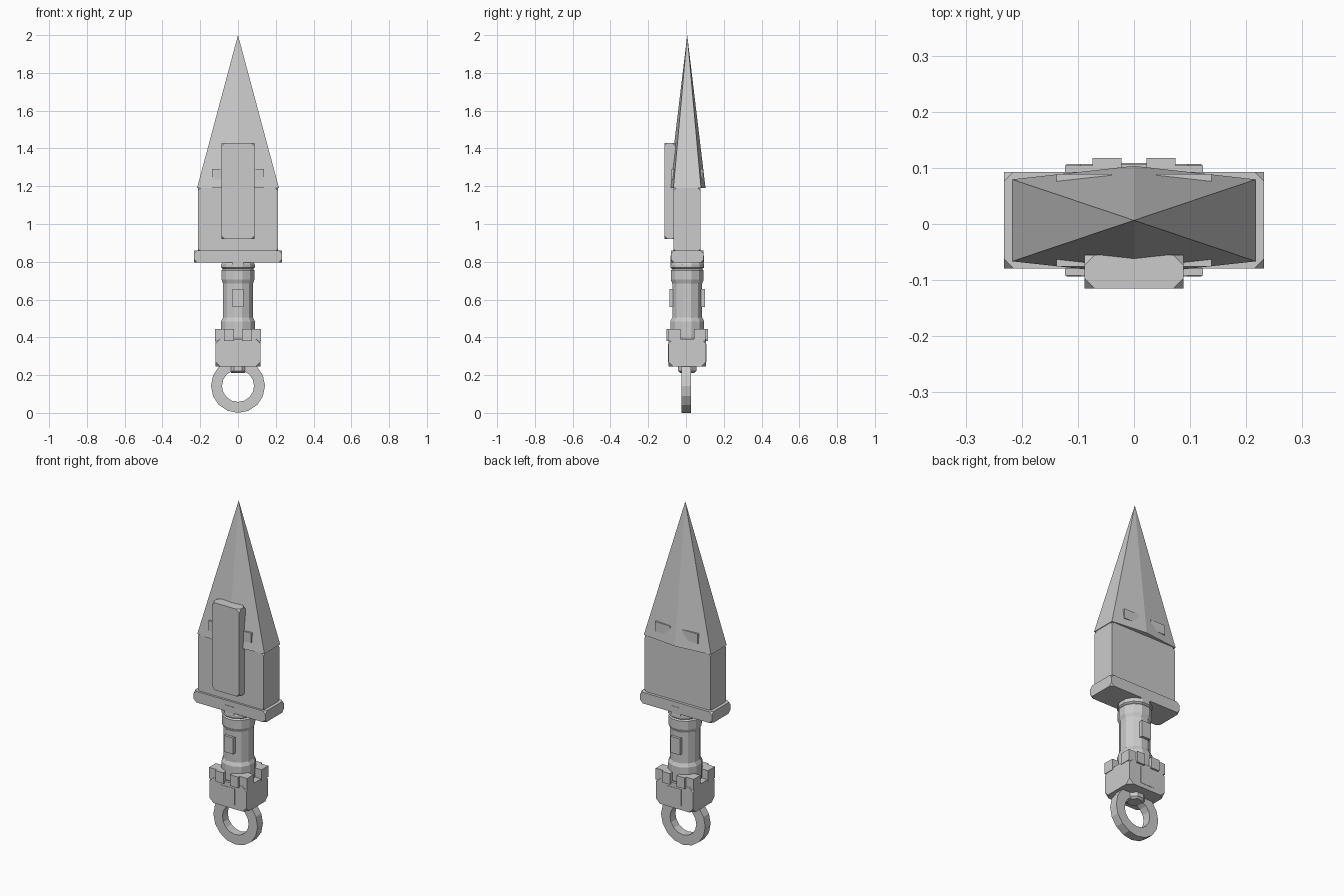
import bpy, bmesh
from math import cos, sin, pi

if "Cube" in bpy.data.objects:
    bpy.data.objects.remove(bpy.data.objects["Cube"])

CY = 0.0065  # shared y of the central axis


def make(name, verts, faces):
    me = bpy.data.meshes.new(name)
    me.from_pydata(verts, [], faces)
    bm = bmesh.new()
    bm.from_mesh(me)
    bmesh.ops.recalc_face_normals(bm, faces=bm.faces)
    bm.to_mesh(me)
    bm.free()
    ob = bpy.data.objects.new(name, me)
    bpy.context.collection.objects.link(ob)
    return ob


def box(name, x, y, z, cut=0.0):
    """Box from ranges, with optional clipped corners."""
    v = [(a, b, c) for a in x for b in y for c in z]
    f = [(0, 1, 3, 2), (4, 6, 7, 5), (0, 4, 5, 1), (2, 3, 7, 6), (0, 2, 6, 4), (1, 5, 7, 3)]
    ob = make(name, v, f)
    if cut:
        m = ob.modifiers.new("clipped_corners", 'BEVEL')
        m.affect = 'VERTICES'
        m.width = cut
        m.segments = 1
    return ob


def lathe(name, profile, n):
    """Closed turned solid about the vertical axis, profile of (r, z)."""
    v = [(r * cos(2 * pi * (i + .5) / n), CY + r * sin(2 * pi * (i + .5) / n), z)
         for r, z in profile for i in range(n)]
    f = [(k * n + i, k * n + (i + 1) % n, (k + 1) * n + (i + 1) % n, (k + 1) * n + i)
         for k in range(len(profile) - 1) for i in range(n)]
    f += [tuple(range(n)), tuple(range(len(v) - n, len(v)))]
    return make(name, v, f)


# Six-sided spike with a central ridge front and back
base = [(-.217, -.073), (0, -.097), (.217, -.073), (.217, .073), (0, .097), (-.217, .073)]
make("blade_spike", [(x, CY + y, 1.19) for x, y in base] + [(0, CY, 2.0)],
     [tuple(range(6))] + [(i, (i + 1) % 6, 6) for i in range(6)])

# Blade base, guard and the plate on the front
box("blade_base", (-.213, .213), (-.067, .077), (.85, 1.195), .02)
box("guard", (-.232, .232), (-.079, .093), (.795, .86), .017)
box("front_plate", (-.088, .088), (-.115, -.055), (.92, 1.43), .018)

# Lugs poking out of the spike
for s, side in ((-1, "left"), (1, "right")):
    xs = sorted((s * .04, s * .138))
    box("spike_lug_" + side, xs, (-.076, .089), (1.235, 1.292))

# Grip: ringed collar, narrow shaft, lower collar
lathe("grip", [(.085, .385), (.092, .40), (.092, .485), (.082, .505), (.082, .685),
               (.09, .705), (.09, .755), (.083, .762), (.092, .769), (.092, .785), (.083, .80)], 12)
box("grip_block", (-.03, .03), (CY - .094, CY + .094), (.56, .655))
box("guard_tab", (-.03, .03), (CY - .088, CY + .088), (.785, .832))

# Prongs crowning the pommel
for sx in (-1, 1):
    for sy in (-1, 1):
        for tag, (x0, x1), (y0, y1) in (("inner", (.022, .074), (.06, .111)),
                                        ("outer", (.074, .123), (.035, .098))):
            box("prong_" + tag, sorted((sx * x0, sx * x1)),
                sorted((CY + sy * y0, CY + sy * y1)), (.38, .445))

# Pommel with thin raised panels and a neck below
box("pommel", (-.12, .12), (CY - .1, CY + .1), (.245, .392), .026)
box("pommel_panel", (-.045, .045), (CY - .102, CY + .102), (.27, .365))
lathe("ring_neck", [(.04, .212), (.052, .222), (.052, .25)], 8)

# Flat finger ring
n, cz = 16, .143
pts = [(r * cos(2 * pi * i / n), CY - .005 + y, cz + r * sin(2 * pi * i / n))
       for r, y in ((.143, -.025), (.143, .025), (.085, .025), (.085, -.025)) for i in range(n)]
make("finger_ring", pts, [(k * n + i, k * n + (i + 1) % n, (k + 1) % 4 * n + (i + 1) % n,
                           (k + 1) % 4 * n + i) for k in range(4) for i in range(n)])
